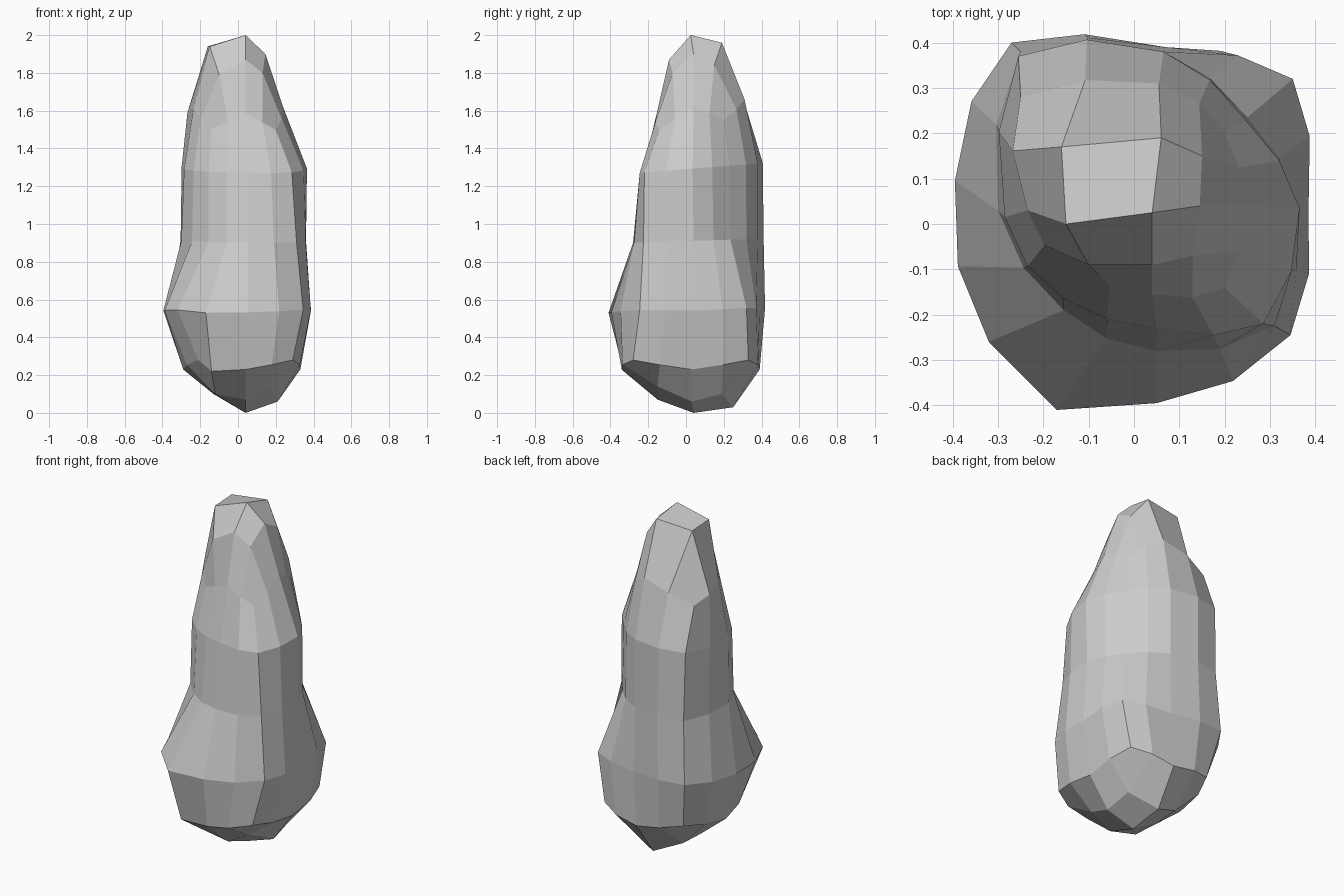
import bpy
import bmesh
from mathutils import Vector

if "Cube" in bpy.data.objects:
    bpy.data.objects.remove(bpy.data.objects["Cube"])

# Each cross-section: mean height, corner lift, y tilt, then 8 plan points
# running SW, S, SE, E, NE, N, NW, W (S is the front).
sections = [
    (0.23, 0.05, 0.00, [(-.21, -.23), (.04, -.34), (.29, -.28), (.33, .03),
                        (.30, .33), (.05, .39), (-.22, .34), (-.29, .04)]),
    (0.54, 0.01, 0.02, [(-.32, -.26), (.05, -.395), (.345, -.245), (.385, .04),
                        (.35, .32), (.07, .39), (-.27, .40), (-.395, .095)]),
    (0.91, 0.00, 0.03, [(-.155, -.19), (.05, -.28), (.31, -.225), (.36, .04),
                        (.25, .235), (.065, .38), (-.25, .38), (-.30, .03)]),
    (1.29, 0.00, 0.08, [(-.155, -.165), (.05, -.23), (.285, -.22), (.365, .035),
                        (.245, .23), (.065, .38), (-.255, .37), (-.285, .015)]),
    (1.61, -0.09, 0.16, [(-.14, -.10), (.04, -.155), (.20, -.14), (.24, .04),
                         (.20, .20), (.055, .31), (-.25, .28), (-.235, .03)]),
]
# Inner rings of the two rounded ends, and their tips
bottom = [(-.12, -.13, .10), (.04, -.15, .07), (.17, -.15, .14), (.21, .03, .06),
          (.20, .19, .10), (.04, .25, .03), (-.12, .20, .10), (-.13, .04, .10)]
top = [(-.10, -.09, 1.79), (.04, -.09, 1.87), (.13, -.07, 1.80), (.145, .04, 1.90),
       (.15, .15, 1.84), (.06, .19, 1.96), (-.16, .17, 1.94), (-.15, .0, 1.94)]


def outline(z, lift, tilt, plan):
    """Eight points rounded out to a 16-sided ring."""
    pts = [Vector((x, y, z + tilt * y + (lift if i % 2 == 0 else 0)))
           for i, (x, y) in enumerate(plan)]
    ring = []
    for i in range(8):
        a, b, c, d = (pts[(i + k) % 8] for k in (-1, 0, 1, 2))
        ring += [b, (9 * (b + c) - a - d) / 16]
    return ring


bm = bmesh.new()


def add(points):
    return [bm.verts.new(p) for p in points]


def cap(ring, inner, tip):
    """Close a 16-sided ring with an all-quad 4 x 4 patch."""
    inner = add(inner)
    tip = bm.verts.new(tip)
    for s in range(4):
        c, o = 2 * s, 4 * s
        a, b, e = inner[c], inner[c + 1], inner[(c + 2) % 8]
        bm.faces.new((ring[o - 1], ring[o], ring[o + 1], a))
        bm.faces.new((ring[o + 1], ring[o + 2], b, a))
        bm.faces.new((ring[o + 2], ring[o + 3], e, b))
        bm.faces.new((tip, inner[c - 1], a, b))


# Body wall
rings = [add(outline(*s)) for s in sections]
rings[0][1].co = (-.14, -.33, .22)   # square lower front edge
rings[1][1].co = (-.17, -.41, .53)   # front bulge
for lo, hi in zip(rings, rings[1:]):
    for i in range(16):
        j = (i + 1) % 16
        bm.faces.new((lo[i], lo[j], hi[j], hi[i]))

# Rounded ends
cap(rings[0], bottom, (.04, .04, 0))
cap(rings[-1], top, (.04, .025, 2))

bmesh.ops.recalc_face_normals(bm, faces=bm.faces)
mesh = bpy.data.meshes.new("lumpy_stone")
bm.to_mesh(mesh)
bm.free()
body = bpy.data.objects.new("lumpy_stone", mesh)
bpy.context.collection.objects.link(body)
